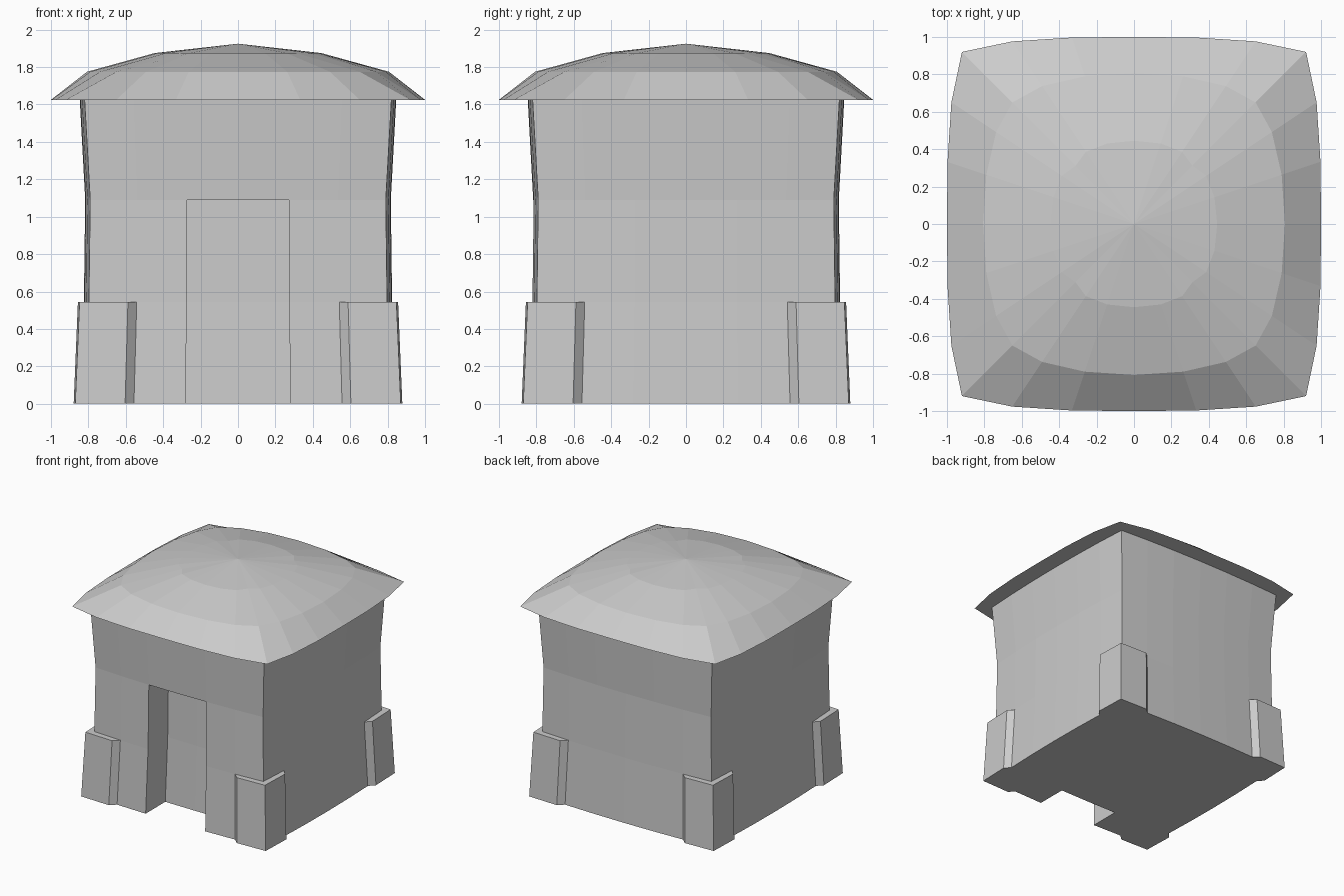
import bpy, bmesh
from mathutils import Vector

if "Cube" in bpy.data.objects:
    bpy.data.objects.remove(bpy.data.objects["Cube"])

# wall levels: height, half width at corner, half width at middle of a side
WALL = [(0, .82, .846), (.545, .797, .824), (1.09, .79, .817), (1.625, .82, .846)]


def plan(z, corner, mid, power=2):
    """Bulging square with six segments per side, starting at front left."""
    pts = []
    for side in range(4):
        for j in range(6):
            t = j / 3 - 1
            d = mid - (mid - corner) * abs(t) ** power
            x, y = t * d, -d
            for _ in range(side):
                x, y = -y, x
            pts.append(Vector((x, y, z)))
    return pts


def loft(bm, rings, skip=lambda r, i: False):
    rows = [[bm.verts.new(p) for p in ring] for ring in rings]
    n = len(rows[0])
    for r in range(len(rows) - 1):
        for i in range(n):
            if not skip(r, i):
                k = (i + 1) % n
                bm.faces.new((rows[r][i], rows[r][k], rows[r + 1][k], rows[r + 1][i]))
    return rows


def finish(bm, name):
    bmesh.ops.recalc_face_normals(bm, faces=bm.faces)
    me = bpy.data.meshes.new(name)
    bm.to_mesh(me)
    bm.free()
    ob = bpy.data.objects.new(name, me)
    bpy.context.collection.objects.link(ob)


# walls, left open at the doorway and behind the corner blocks
bm = bmesh.new()
rows = loft(bm, [plan(*w) for w in WALL],
            lambda r, i: (r < 2 and i in (2, 3)) or (r == 0 and i % 6 in (0, 5)))

# doorway recess
outer = [rows[r][2:5] for r in range(3)]
inner = [[bm.verts.new(v.co + Vector((0, .265, 0))) for v in row] for row in outer]
for r in range(2):
    for i in (0, 2):
        bm.faces.new((outer[r][i], outer[r + 1][i], inner[r + 1][i], inner[r][i]))
    for i in range(2):
        bm.faces.new((inner[r][i], inner[r][i + 1], inner[r + 1][i + 1], inner[r + 1][i]))
for i in range(2):
    bm.faces.new((outer[2][i], outer[2][i + 1], inner[2][i + 1], inner[2][i]))

# floor, notched at the doorway
bm.faces.new(rows[0][:3] + inner[0] + rows[0][4:])
finish(bm, "walls")

# domed roof with flat eaves
bm = bmesh.new()
rows = loft(bm, [plan(*WALL[3]), plan(1.625, .92, 1, 3),
                 plan(1.775, .65, .807), plan(1.875, .312, .445)])
apex = bm.verts.new((0, 0, 1.925))
for i in range(24):
    bm.faces.new((rows[3][i], rows[3][(i + 1) % 24], apex))
finish(bm, "roof")

# corner blocks with chamfered ends
for k, name in enumerate(("front_left", "front_right", "back_right", "back_left")):
    rings = []
    for w in WALL[:2]:
        p = plan(*w)
        c, a, b = p[6 * k], p[6 * k + 1], p[6 * k - 1]
        ua, ub = (a - c).normalized(), (b - c).normalized()
        rings.append([c, a, a - ua * .05 - ub * .047, c - (ua + ub) * .053,
                      b - ub * .05 - ua * .047, b])
    bm = bmesh.new()
    rows = loft(bm, rings, lambda r, i: i in (0, 5))
    for row in rows:
        bm.faces.new(row)
    finish(bm, name + "_corner_block")
